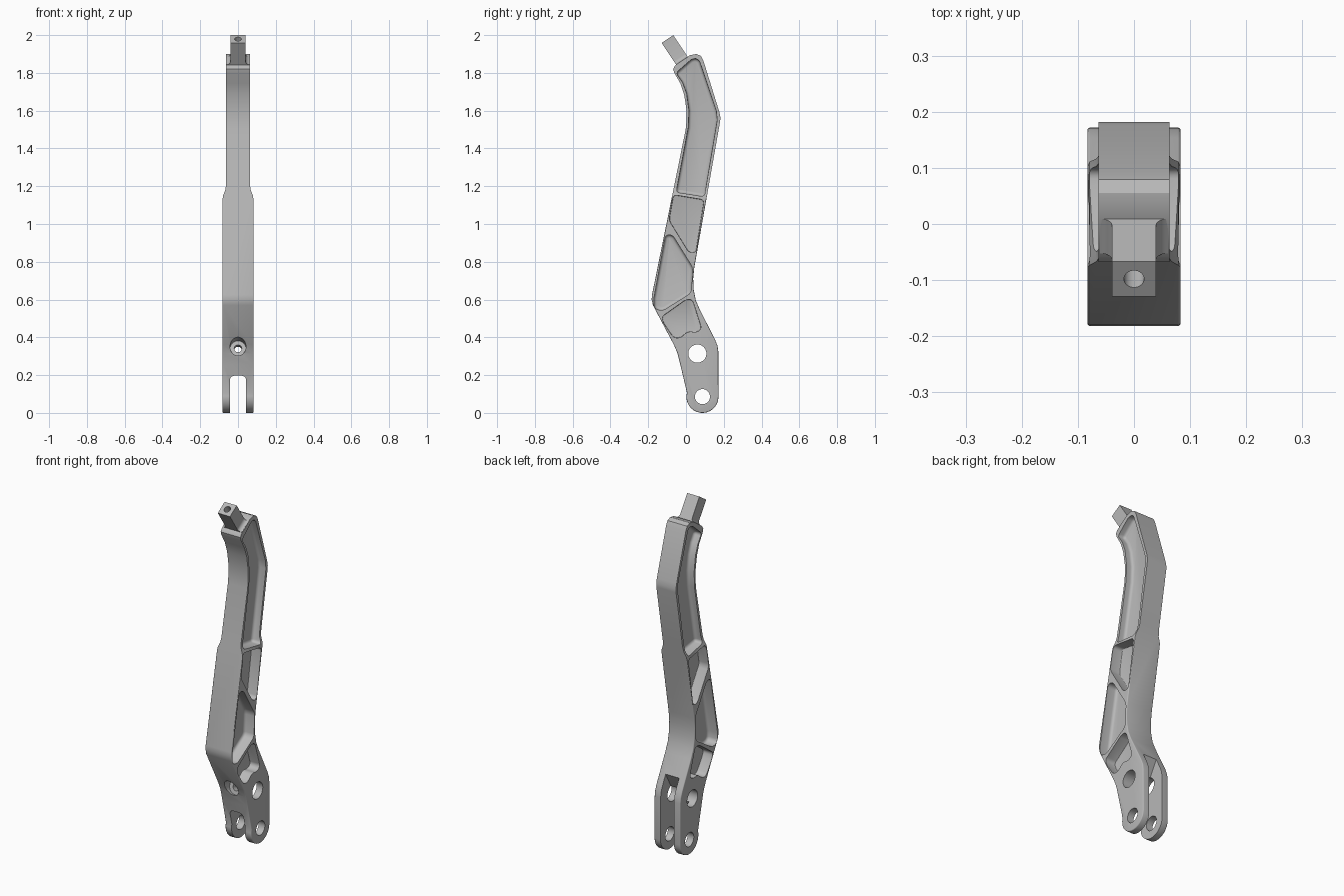
import bpy, bmesh, math
from mathutils import Vector, Matrix

cube = bpy.data.objects.get("Cube")
if cube:
    bpy.data.objects.remove(cube, do_unlink=True)

grey = bpy.data.materials.new("satin grey metal")
grey.use_nodes = True
colour = (0.48, 0.48, 0.48, 1)
grey.diffuse_color = colour
grey.node_tree.nodes["Principled BSDF"].inputs["Base Color"].default_value = colour


def finish(bm, name):
    bmesh.ops.recalc_face_normals(bm, faces=bm.faces)
    mesh = bpy.data.meshes.new(name)
    bm.to_mesh(mesh)
    bm.free()
    obj = bpy.data.objects.new(name, mesh)
    bpy.context.collection.objects.link(obj)
    mesh.materials.append(grey)
    return obj


def extrude(points, vector):
    bm = bmesh.new()
    face = bm.faces.new([bm.verts.new(p) for p in points])
    out = bmesh.ops.extrude_face_region(bm, geom=[face])
    moved = [v for v in out["geom"] if isinstance(v, bmesh.types.BMVert)]
    bmesh.ops.translate(bm, verts=moved, vec=vector)
    bmesh.ops.recalc_face_normals(bm, faces=bm.faces)
    return bm


def prism(name, profile, x0, x1, corner=0, floor=0, rim=0):
    """Extrude a (y, z) profile from x0 to x1, with optional rounding."""
    bm = extrude([(x0, y, z) for y, z in profile], (x1 - x0, 0, 0))
    if corner:
        sharp = [e for e in bm.edges if abs(e.verts[0].co.x - e.verts[1].co.x) > 1e-5
                 and e.calc_face_angle() > 0.35]
        bmesh.ops.bevel(bm, geom=sharp, offset=corner, segments=4, profile=0.5,
                        affect='EDGES', clamp_overlap=True)
    for radius, ends in ((floor, (x0,)), (rim, (x0, x1))):
        if radius:
            ring = [e for e in bm.edges
                    if any(all(abs(v.co.x - x) < 1e-5 for v in e.verts) for x in ends)]
            bmesh.ops.bevel(bm, geom=ring, offset=radius, segments=3, profile=0.5,
                            affect='EDGES', clamp_overlap=True)
    return finish(bm, name)


def rod(name, centre, direction, radius, length):
    bm = bmesh.new()
    turn = Vector(direction).to_track_quat('Z', 'Y').to_matrix().to_4x4()
    bmesh.ops.create_cone(bm, cap_ends=True, segments=40, radius1=radius, radius2=radius,
                          depth=length, matrix=Matrix.Translation(centre) @ turn)
    return finish(bm, name)


def arc(cx, cy, r, start, end, steps):
    angles = [math.radians(start + (end - start) * i / steps) for i in range(steps + 1)]
    return [(cx + r * math.cos(a), cy + r * math.sin(a)) for a in angles]


def cut(target, tool):
    mod = target.modifiers.new(tool.name, 'BOOLEAN')
    mod.object, mod.operation, mod.solver = tool, 'DIFFERENCE', 'EXACT'
    bpy.context.view_layer.objects.active = target
    bpy.ops.object.modifier_apply(modifier=mod.name)
    bpy.data.objects.remove(tool, do_unlink=True)


# Bent lever body with a round lower end
outline = arc(.087, .085, .085, -195, 0, 16)
outline += [(.171, .325), (.167, .355), (.154, .388), (.074, .545), (.052, .595), (.041, .65),
            (.038, .71), (.044, .77), (.181, 1.545), (.182, 1.565), (.176, 1.595),
            (.092, 1.865), (.079, 1.89), (.055, 1.9), (.02, 1.893), (-.058, 1.838),
            (-.068, 1.82), (-.062, 1.8), (-.03, 1.745), (-.01, 1.685), (.002, 1.61),
            (.003, 1.55), (-.002, 1.5), (-.18, .625), (-.182, .6), (-.175, .57),
            (-.064, .36), (-.045, .315), (-.03, .255)]
W, NARROW = 0.083, 0.063
body = prism("lever_body", outline, -W, W, rim=0.005)

# Stepped shoulders and weight-saving pockets, mirrored on both sides
WEB = .021
pockets = [
    [(-.053, 1.80), (.035, 1.877), (.068, 1.873), (.16, 1.60), (.165, 1.55),
     (.097, 1.145), (-.052, 1.168), (.012, 1.51), (.016, 1.60), (.004, 1.69), (-.018, 1.75)],
    [(-.066, 1.155), (.096, 1.128), (.052, .848), (.016, .848), (-.09, 1.02)],
    [(-.108, .943), (-.072, .943), (.035, .77), (.027, .635), (-.125, .54),
     (-.168, .553), (-.17, .605)],
    [(-.13, .508), (0, .60), (.034, .60), (.083, .445), (.055, .425), (.012, .433),
     (-.03, .397), (-.065, .397), (-.115, .47)]]
step = [(W + .1, 1.12), (W, 1.12), (W - .004, 1.15), (NARROW + .004, 1.18),
        (NARROW, 1.21), (NARROW, 2.1), (W + .1, 2.1)]
for side in (-1, 1):
    shoulder = extrude([(side * x, -.5, z) for x, z in step], (0, 1, 0))
    cut(body, finish(shoulder, "shoulder_cut"))
    for shape in pockets:
        cut(body, prism("pocket_cut", shape, side * WEB, side * .15,
                        corner=.018, floor=.016))

# Clevis slot: rounded mouth below, steep sloping roof up to the rear
SLOT = .043
mouth = [(SLOT, -.1)] + arc(SLOT - .025, .172, .025, 0, 90, 5)
mouth += [(-x, z) for x, z in reversed(mouth)]
cut(body, finish(extrude([(x, -.3, z) for x, z in mouth], (0, .6, 0)), "mouth_cut"))
rear = [(.03, -.1), (.4, -.1), (.4, .455), (.13, .455), (.06, .328), (0, .205), (0, .15)]
cut(body, prism("rear_slot_cut", rear, -SLOT, SLOT))

# Pivot holes and counterbored front hole
cut(body, rod("upper_pivot_cut", (0, .06, .314), (1, 0, 0), .048, 1))
cut(body, rod("lower_pivot_cut", (0, .087, .086), (1, 0, 0), .04, 1))
bore_axis = Vector((0, .97, -.24))
bore = Vector((0, -.055, .35))
cut(body, rod("front_bore_cut", bore - bore_axis * .06, bore_axis, .042, .2))
cut(body, rod("front_hole_cut", bore, bore_axis, .02, .2))

# Square peg with flared foot on the tilted top end
axis, across = Vector((0, -.555, .832)), Vector((0, .832, .555))
tip = Vector((0, -.098, 1.979))
half = [(.039, 0)] + arc(.061, -.116, .022, 180, 270, 5) + [(.061, -.152)]
half += [(-x, a) for x, a in reversed(half)]
points = [tip + Vector((x, 0, 0)) + axis * a - across * .037 for x, a in half]
peg = finish(extrude(points, across * .074), "square_peg")
cut(peg, rod("peg_hole_cut", tip, axis, .018, .16))

for obj in (body, peg):
    bpy.ops.object.select_all(action='DESELECT')
    obj.select_set(True)
    bpy.context.view_layer.objects.active = obj
    bpy.ops.object.shade_smooth_by_angle(angle=math.radians(32))
